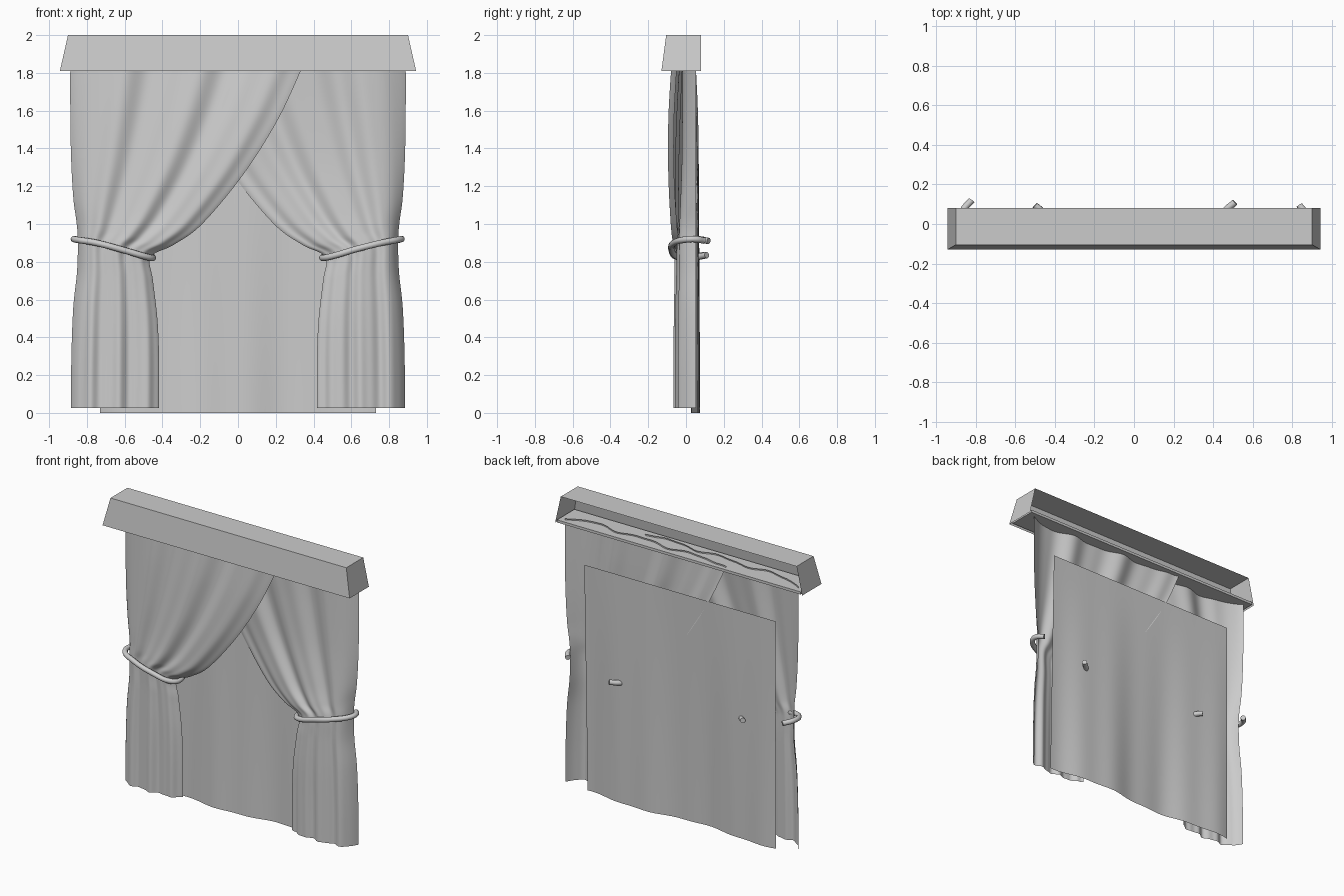
import bpy, bmesh, math
from mathutils import Vector

if "Cube" in bpy.data.objects:
    bpy.data.objects.remove(bpy.data.objects["Cube"])


def make_object(name, verts, faces, smooth=False):
    mesh = bpy.data.meshes.new(name)
    mesh.from_pydata(verts, [], faces)
    ob = bpy.data.objects.new(name, mesh)
    bpy.context.collection.objects.link(ob)
    for p in mesh.polygons:
        p.use_smooth = smooth
    return ob


def grid_object(name, nu, nv, func):
    """Smooth cloth sheet from func(u, v) -> (x, y, z)."""
    verts = [func(i / nu, j / nv) for j in range(nv + 1) for i in range(nu + 1)]
    w = nu + 1
    faces = [(j * w + i, (j + 1) * w + i, (j + 1) * w + i + 1, j * w + i + 1)
             for j in range(nv) for i in range(nu)]
    return make_object(name, verts, faces, True)


def spline(keys, t):
    """Catmull-Rom through rows of numbers, t in 0..1."""
    n = len(keys) - 1
    k = min(int(t * n), n - 1)
    f = t * n - k
    a, b, c, d = (keys[min(max(k + o, 0), n)] for o in (-1, 0, 1, 2))
    return [0.5 * (2 * q + (r - p) * f + (2 * p - 5 * q + 4 * r - s) * f * f
                   + (3 * q - p - 3 * r + s) * f ** 3)
            for p, q, r, s in zip(a, b, c, d)]


# Curtain rows, top to hem:
# outer x, outer z, inner x, inner z, inner y (front panel), inner y (rear panel), fold depth
ROWS = [
    (-.888, 1.84, .345, 1.84, -.070, .034, .016),
    (-.888, 1.62, .215, 1.56, -.085, .046, .016),
    (-.884, 1.36, .030, 1.265, -.085, .042, .014),
    (-.872, 1.14, -.190, 1.00, -.070, .010, .012),
    (-.855, 1.01, -.340, .890, -.055, -.010, .010),
    (-.848, .915, -.462, .825, -.030, -.015, .007),
    (-.852, .750, -.450, .700, -.025, -.020, .007),
    (-.872, .560, -.427, .500, -.025, -.025, .009),
    (-.882, .300, -.418, .290, -.025, -.025, .011),
    (-.884, .026, -.418, .026, -.025, -.025, .011),
]


def curtain(name, side, inner_index, phase):
    def point(u, v):
        r = spline(ROWS, v)
        ox, oz, ix, iz, amp = r[0], r[1], r[2], r[3], r[6]
        x = ox + (ix - ox) * u
        z = oz + (iz - oz) * u
        fold = (math.sin(2 * math.pi * 3.2 * u + phase)
                + 0.4 * math.sin(2 * math.pi * 6 * u + 1.3 + phase + v))
        calm = min(1, u / .12, (1 - u) / .12)
        calm = calm * calm * (3 - 2 * calm)
        y0 = -.02 if side < 0 else -.01
        y = y0 + (r[inner_index] - y0) * u + amp * fold * calm
        y -= .03 * math.sin(math.pi * u) * min(1, v * 1.8)
        y += .062 * max(0, 1 - u / .14) ** 2         # outer edge turns back
        y += .022 * max(0, (u - .9) / .1) ** 2 * (1 if side < 0 else .8)
        return (-side * x, y, z)
    return grid_object(name, 96, 90, point)


curtain("left_curtain", -1, 4, 0.4)
curtain("right_curtain", 1, 5, 1.6)


# Plain backing sheet, flat at its top edge and gently waved at the hem
def backing(u, v):
    x = -.73 + 1.46 * u
    wave = .022 * math.sin(2 * math.pi * 1.6 * u + .6) + .005 * math.sin(10 * math.pi * u)
    y = .066 - .016 * v + wave * v
    return (x, y, 1.57 * (1 - v))


grid_object("backing_sheet", 80, 12, backing)

# Pelmet: tapered cover, open at the back
T, B = 2.0, 1.81
make_object("pelmet", [
    (-.90, .08, T), (-.90, -.105, T), (.90, -.105, T), (.90, .08, T),
    (-.943, .08, B), (-.943, -.13, B), (.943, -.13, B), (.943, .08, B)],
    [(0, 1, 2, 3), (1, 5, 6, 2), (0, 4, 5, 1), (2, 6, 7, 3)])

# Board inside the pelmet that the curtains hang from
bm = bmesh.new()
bmesh.ops.create_cube(bm, size=1)
for vert in bm.verts:
    vert.co = Vector((vert.co.x * 1.86, vert.co.y * .19 - .017, vert.co.z * .018 + 1.822))
board = make_object("pelmet_board", [], [])
bm.to_mesh(board.data)
bm.free()


# Tiebacks: open cords wrapping each curtain
def tieback(name, points):
    cu = bpy.data.curves.new(name, 'CURVE')
    cu.dimensions = '3D'
    cu.bevel_depth = .017
    cu.bevel_resolution = 3
    cu.use_fill_caps = True
    cu.resolution_u = 8
    sp = cu.splines.new('BEZIER')
    sp.bezier_points.add(len(points) - 1)
    for bp, p in zip(sp.bezier_points, points):
        bp.co = p
        bp.handle_left_type = bp.handle_right_type = 'AUTO'
    ob = bpy.data.objects.new(name, cu)
    bpy.context.collection.objects.link(ob)


tieback("left_tieback", [
    (-.82, .12, .91), (-.865, .06, .92), (-.855, -.01, .917), (-.75, -.065, .90),
    (-.60, -.075, .86), (-.48, -.045, .825), (-.452, .0, .82), (-.465, .06, .83),
    (-.50, .095, .835)])
tieback("right_tieback", [
    (.51, .11, .835), (.455, .055, .825), (.452, -.005, .82), (.50, -.05, .83),
    (.63, -.075, .868), (.76, -.062, .90), (.855, .0, .918), (.865, .05, .92),
    (.835, .095, .912)])
